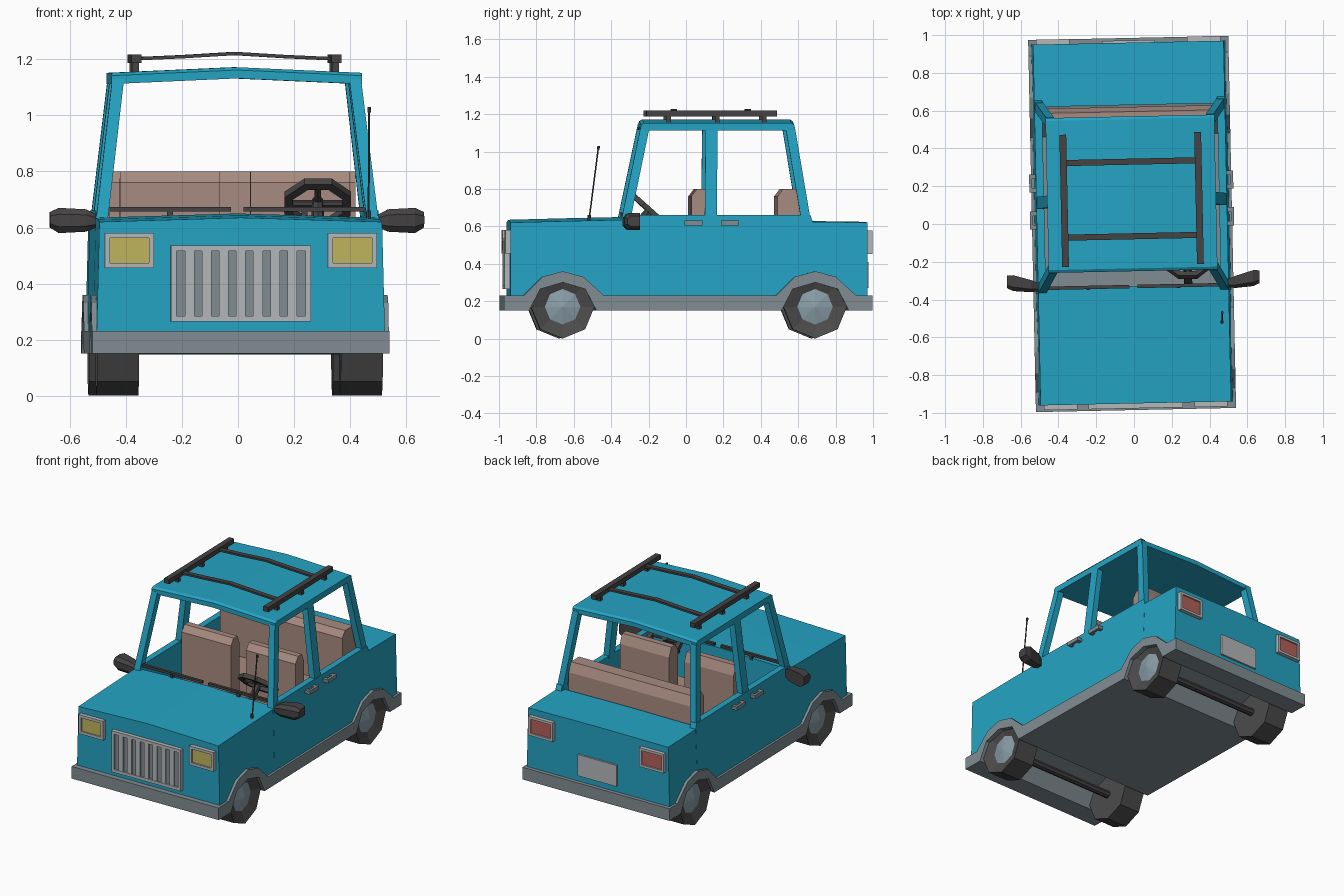
import bpy, bmesh, math
from mathutils import Matrix, Vector

default_cube = bpy.data.objects.get("Cube")
if default_cube:
    bpy.data.objects.remove(default_cube)

# The whole car stands turned slightly about the vertical axis
PLACE = Matrix.Translation((-0.01, 0, 0)) @ Matrix.Rotation(math.radians(1.2), 4, 'Z')


def material(name, red, green, blue):
    mat = bpy.data.materials.new(name)
    mat.use_nodes = True
    colour = (red, green, blue, 1)
    mat.diffuse_color = colour
    shader = next(n for n in mat.node_tree.nodes if n.type == 'BSDF_PRINCIPLED')
    shader.inputs["Base Color"].default_value = colour
    return mat


paint = material("blue paint", .018, .37, .55)
trim_grey = material("trim grey", .22, .27, .29)
light_grey = material("light grey", .46, .48, .49)
hub_grey = material("hub blue grey", .25, .34, .39)
rubber = material("tyre dark grey", .07, .07, .07)
plastic = material("plastic dark grey", .06, .055, .055)
fabric = material("seat brown", .39, .26, .22)
lamp_yellow = material("lamp yellow", .52, .46, .11)
lamp_red = material("lamp red", .46, .12, .10)


def finish(name, bm, *mats):
    bmesh.ops.recalc_face_normals(bm, faces=bm.faces)
    bm.transform(PLACE)
    mesh = bpy.data.meshes.new(name)
    bm.to_mesh(mesh)
    bm.free()
    for mat in mats:
        mesh.materials.append(mat)
    obj = bpy.data.objects.new(name, mesh)
    bpy.context.scene.collection.objects.link(obj)
    return obj


def loft(name, mat, rings):
    """Skin a list of equal rings and cap both ends."""
    bm = bmesh.new()
    loops = [[bm.verts.new(p) for p in ring] for ring in rings]
    for a, b in zip(loops, loops[1:]):
        for i in range(len(a)):
            j = (i + 1) % len(a)
            bm.faces.new((a[i], a[j], b[j], b[i]))
    bm.faces.new(loops[0])
    bm.faces.new(loops[-1])
    return finish(name, bm, mat)


def boxes(name, mat, *bounds):
    """One object made of boxes given as x, y and z ranges."""
    bm = bmesh.new()
    for xs, ys, zs in bounds:
        size = [abs(r[1] - r[0]) for r in (xs, ys, zs)]
        mid = [sum(r) / 2 for r in (xs, ys, zs)]
        bmesh.ops.create_cube(bm, size=1, matrix=Matrix.Translation(mid) @ Matrix.Diagonal((*size, 1)))
    return finish(name, bm, mat)


def rod(name, mat, start, end, radius, sides=8):
    a, b = Vector(start), Vector(end)
    bm = bmesh.new()
    turn = (b - a).to_track_quat('Z', 'Y').to_matrix().to_4x4()
    bmesh.ops.create_cone(bm, cap_ends=True, segments=sides, radius1=radius, radius2=radius,
                          depth=(b - a).length, matrix=Matrix.Translation((a + b) / 2) @ turn)
    return finish(name, bm, mat)


def post(name, low, high, wide, deep):
    """Leaning pillar with level ends."""
    def ring(c):
        return [(c[0] + i * wide, c[1] + j * deep, c[2])
                for i, j in ((-1, -1), (1, -1), (1, 1), (-1, 1))]
    return loft(name, paint, [ring(low), ring(high)])


def body_x(z):
    return .52 - .025 * z


def slab(name, profile, crown, top):
    """Full-width panel from a side profile, raised along the middle near the top."""
    middle = [(0, y, z + (crown if z > top else 0)) for y, z in profile]
    sides = [[(s * body_x(z), y, z) for y, z in profile] for s in (-1, 1)]
    return loft(name, paint, [sides[0], middle, sides[1]])


# Grey sill, bumpers and wheel arches as one extruded profile
AXLES = (-.67, .68)
OUTER = ((-.21, .23), (-.11, .33), (0, .36), (.11, .33), (.22, .23))
INNER = ((-.18, .15), (-.12, .265), (0, .3), (.12, .265), (.18, .15))
BODY_ARCH = [(y, z - .02) for y, z in OUTER]


def at(axle, arch):
    return [(axle + y, z) for y, z in arch]


upper = [(-.985, .23)] + at(AXLES[0], OUTER) + at(AXLES[1], OUTER) + [(.985, .23)]
lower = [(-.985, .15)] + at(AXLES[0], INNER) + at(AXLES[1], INNER) + [(.985, .15)]
sill = upper + lower[::-1]
loft("sill_and_bumpers", trim_grey, [[(s * .53, y, z) for y, z in sill] for s in (-1, 1)])

# Painted body: nose, tail and cabin sides
slab("hood_block", [(-.95, .21)] + at(AXLES[0], BODY_ARCH)
     + [(-.33, .21), (-.33, .635), (-.65, .628), (-.95, .62)], .015, .5)
slab("trunk_block", [(.63, .33)] + at(AXLES[1], BODY_ARCH)[2:]
     + [(.96, .21), (.96, .62), (.63, .625)], .004, .5)
door = [(-.36, .21), (.46, .21), (.57, .31), (.66, .335), (.665, .63), (.655, .66), (-.33, .66), (-.36, .63)]
for s, side in ((-1, "right"), (1, "left")):
    loft(side + "_cabin_side", paint,
         [[(s * (body_x(z) + d), y, z) for y, z in door] for d in (-.04, .001)])
    # Roof pillars
    post(side + "_front_pillar", (s * .484, -.335, .62), (s * .423, -.228, 1.13), .021, .024)
    post(side + "_middle_pillar", (s * .484, .122, .64), (s * .425, .128, 1.13), .02, .032)
    post(side + "_rear_pillar", (s * .484, .635, .61), (s * .423, .548, 1.13), .021, .025)

# Crowned roof
edge = [(-.25, 1.112), (-.25, 1.142), (-.235, 1.152), (.555, 1.152), (.57, 1.142), (.57, 1.112)]
loft("roof", paint, [[(x, y, z + up) for y, z in edge]
                     for x, up in ((-.447, 0), (0, .02), (.447, 0))])

# Wheels with recessed hubs, and axles
for axle, place in zip(AXLES, ("front", "rear")):
    for s, side in ((-1, "right"), (1, "left")):
        bm = bmesh.new()
        bmesh.ops.create_cone(bm, cap_ends=True, segments=8, radius1=.17, radius2=.17, depth=.15,
                              matrix=Matrix.Rotation(s * math.pi / 2, 4, 'Y'))
        bm.faces.ensure_lookup_table()
        cap = max(bm.faces, key=lambda f: s * f.calc_center_median().x)
        bmesh.ops.inset_individual(bm, faces=[cap], thickness=.075)
        bmesh.ops.translate(bm, verts=cap.verts, vec=(-s * .025, 0, 0))
        for f in bmesh.ops.poke(bm, faces=[cap])["faces"]:
            f.material_index = 1
        hub = max((v for v in bm.verts if abs(v.co.y) + abs(v.co.z) < .01), key=lambda v: s * v.co.x)
        hub.co.x += s * .02
        bm.transform(Matrix.Translation((s * .435, axle, .17)))
        finish(f"{place}_{side}_wheel", bm, rubber, hub_grey)
    rod(place + "_axle", plastic, (-.37, axle, .17), (.37, axle, .17), .024)


def framed(name, x, z, half_w, half_h, face, out, rim, mat):
    """Light frame with a coloured panel set inside it; out is -1 at the nose, 1 at the tail."""
    ys = (face - out * .01, face + out * .026)
    left, right, low, high = x - half_w, x + half_w, z - half_h, z + half_h
    boxes(name + "_frame", light_grey,
          ((left, right), ys, (low, low + rim)), ((left, right), ys, (high - rim, high)),
          ((left, left + rim), ys, (low, high)), ((right - rim, right), ys, (low, high)))
    boxes(name + "_panel", mat, ((left + rim, right - rim), (face, face + out * .016),
                                 (low + rim, high - rim)))


# Lamps, grille and rear plate
for s, side in ((-1, "right"), (1, "left")):
    framed(side + "_headlamp", s * .398, .518, .088, .063, -.95, -1, .018, lamp_yellow)
    framed(side + "_tail_lamp", s * .4, .516, .088, .063, .96, 1, .016, lamp_red)
framed("grille", 0, .4, .25, .136, -.95, -1, .02, trim_grey)
boxes("grille_slats", light_grey,
      *[((x - .017, x + .017), (-.973, -.96), (.28, .52)) for x in [.061 * i for i in range(-3, 4)]])
boxes("rear_plate", light_grey, ((-.14, .14), (.95, .972), (.27, .41)))

# Door handles and mirrors
for s, side in ((-1, "right"), (1, "left")):
    for y, place in ((.03, "front"), (.225, "rear")):
        boxes(f"{place}_{side}_handle", trim_grey,
              ((s * .525, s * .54), (y - .048, y + .048), (.605, .63)),
              *[((s * .5, s * .53), (y + e - .012, y + e + .012), (.607, .628)) for e in (-.036, .036)])

    def mirror_ring(x, y, deep, low, high):
        cut = (high - low) * .25
        return [(s * x, y - deep, low + cut), (s * x, y - deep, high - cut), (s * x, y - deep / 2, high),
                (s * x, y + deep, high), (s * x, y + deep, low), (s * x, y - deep / 2, low)]
    loft(side + "_mirror", plastic, [mirror_ring(.49, -.325, .018, .605, .64),
                                     mirror_ring(.54, -.318, .032, .585, .665),
                                     mirror_ring(.635, -.3, .042, .58, .67),
                                     mirror_ring(.668, -.293, .034, .60, .655)])

# Roof rack
for s, side in ((-1, "right"), (1, "left")):
    x = s * .357
    boxes(side + "_roof_rail", plastic, ((x - .018, x + .018), (-.22, .48), (1.187, 1.218)),
          *[((x - .012, x + .012), (y - .012, y + .012), (1.14, 1.19)) for y in (-.1, .16, .41)])
for y, place in ((-.065, "front"), (.33, "rear")):
    loft(place + "_rack_bar", plastic,
         [[(x, y + j * .016, z + k * .006) for j, k in ((-1, -1), (1, -1), (1, 1), (-1, 1))]
          for x, z in ((-.357, 1.202), (-.18, 1.21), (0, 1.221), (.18, 1.21), (.357, 1.202))])


# Seats with tapered backs
def seat(name, x0, x1, front, back):
    shape = [(front, .3), (front, .76), (front + .03, .8), (back - .025, .8), (back, .74), (back, .3)]
    loft(name + "_back", fabric, [[(x, y, z) for y, z in shape] for x in (x0, x1)])
    boxes(name + "_cushion", fabric, ((x0, x1), (front - .24, back), (.3, .45)))


seat("right_front_seat", -.41, -.055, .02, .115)
seat("left_front_seat", .055, .41, .02, .115)
seat("rear_bench", -.44, .44, .48, .62)

# Steering wheel, wipers and aerial
tilt = Matrix.Translation((.29, -.2, .685)) @ Matrix.Rotation(math.radians(-42), 4, 'X')
ring = [[tilt @ Vector(((.112 + r) * math.cos(a), (.112 + r) * math.sin(a), h))
         for r, h in ((-.016, -.014), (.016, -.014), (.016, .014), (-.016, .014))]
        for a in [math.tau * (i + .5) / 8 for i in range(8)]]
for i in range(8):
    loft("steering_wheel_rim", plastic, [ring[i - 1], ring[i]])
for a in (0, math.pi, -math.pi / 2):
    rod("steering_spoke", plastic, tilt @ Vector((0, 0, 0)),
        tilt @ Vector((.1 * math.cos(a), .1 * math.sin(a), 0)), .013, 6)
rod("steering_column", plastic, tilt @ Vector((0, 0, .015)), tilt @ Vector((0, 0, -.18)), .022)
boxes("wipers", plastic, *[((s * .022, s * .455), (-.34, -.322), (.658, .674)) for s in (-1, 1)],
      *[((s * .23, s * .25), (-.345, -.325), (.63, .665)) for s in (-1, 1)])
rod("aerial", plastic, (.465, -.53, .62), (.468, -.478, 1.025), .004, 6)
rod("aerial_base", plastic, (.465, -.53, .62), (.465, -.527, .66), .009, 6)
rod("aerial_tip", plastic, (.468, -.479, 1.01), (.468, -.477, 1.03), .007, 6)
